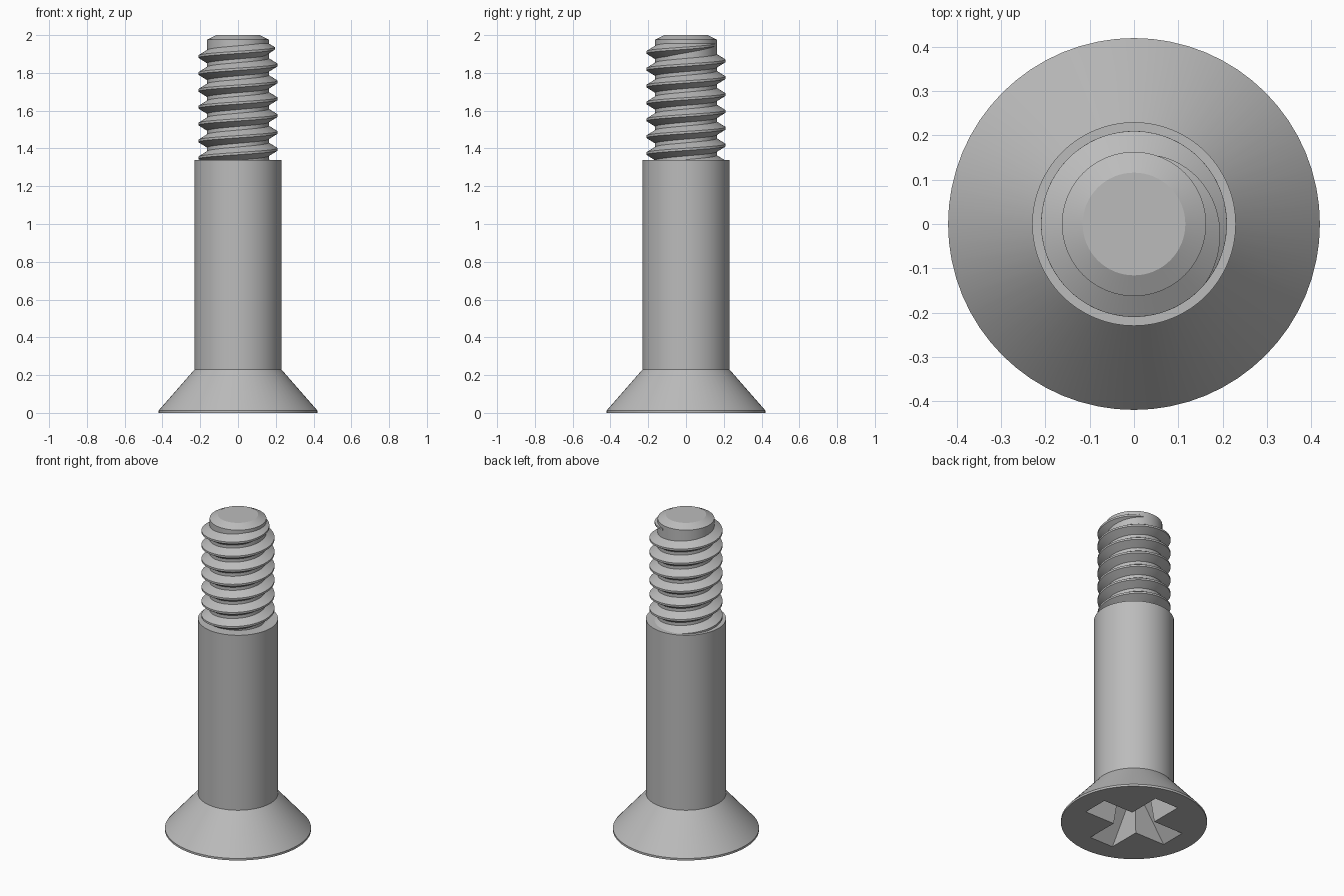
import bpy, bmesh, math

cube = bpy.data.objects.get("Cube")
if cube:
    bpy.data.objects.remove(cube, do_unlink=True)

steel = bpy.data.materials.new("grey_steel")
steel.use_nodes = True
colour = (0.5, 0.5, 0.5, 1)
steel.diffuse_color = colour
steel.node_tree.nodes["Principled BSDF"].inputs["Base Color"].default_value = colour

SEGMENTS = 64
ROOT, CREST, PITCH = 0.163, 0.21, 0.0893


def add_object(name, bm):
    bmesh.ops.recalc_face_normals(bm, faces=bm.faces)
    mesh = bpy.data.meshes.new(name)
    bm.to_mesh(mesh)
    bm.free()
    mesh.materials.append(steel)
    obj = bpy.data.objects.new(name, mesh)
    bpy.context.collection.objects.link(obj)
    return obj


def activate(obj):
    bpy.ops.object.select_all(action='DESELECT')
    obj.select_set(True)
    bpy.context.view_layer.objects.active = obj


def skin(bm, rings):
    # Join neighbouring closed rings with quads and cap both ends
    for a, b in zip(rings, rings[1:]):
        n = len(a)
        for i in range(n):
            j = (i + 1) % n
            bm.faces.new((a[i], a[j], b[j], b[i]))
    bm.faces.new(rings[0])
    bm.faces.new(rings[-1])


# Countersunk head, plain shank and threaded core, as one turned body
profile = [(0.42, 0), (0.42, 0.013), (0.23, 0.23), (0.23, 1.34),
           (ROOT, 1.34), (ROOT, 1.976), (0.116, 2)]
bm = bmesh.new()
rings = []
for r, z in profile:
    angles = [math.tau * i / SEGMENTS for i in range(SEGMENTS)]
    rings.append([bm.verts.new((r * math.cos(a), r * math.sin(a), z)) for a in angles])
skin(bm, rings)
body = add_object("screw_body", bm)

# Cross recess: two crossing tapered slots cut into the head
for name, turn in (("slot_cutter_x", 0), ("slot_cutter_y", math.pi / 2)):
    bm = bmesh.new()
    rings = []
    for length, width, z in ((0.3, 0.084, -0.01), (0.11, 0.06, 0.22)):
        corners = ((-1, -1), (1, -1), (1, 1), (-1, 1))
        rings.append([bm.verts.new((sx * length, sy * width, z)) for sx, sy in corners])
    skin(bm, rings)
    cutter = add_object(name, bm)
    cutter.rotation_euler.z = turn
    cutter.hide_render = True
    cut = body.modifiers.new(name, 'BOOLEAN')
    cut.operation, cut.solver, cut.object = 'DIFFERENCE', 'EXACT', cutter
    activate(body)
    bpy.ops.object.modifier_apply(modifier=cut.name)
    bpy.data.objects.remove(cutter, do_unlink=True)

# Helical thread, fading into the core over its last part turn
bm = bmesh.new()
rings = []
start, fade, end = -7 * math.tau, math.radians(-40), math.radians(70)
steps = 7 * SEGMENTS
for i in range(steps + 1):
    a = start + (end - start) * i / steps
    height = 1 - max(0, (a - fade) / (end - fade)) * 0.98
    z = 1.931 + PITCH * a / math.tau
    tip = ROOT + (CREST - ROOT) * height
    half_crest = 0.006
    half_root = half_crest + 0.029 * height
    section = ((ROOT - 0.01, -half_root), (ROOT, -half_root), (tip, -half_crest),
               (tip, half_crest), (ROOT, half_root), (ROOT - 0.01, half_root))
    rings.append([bm.verts.new((r * math.cos(a), r * math.sin(a), z + dz))
                  for r, dz in section])
skin(bm, rings)
thread = add_object("thread", bm)

for obj in (body, thread):
    activate(obj)
    bpy.ops.object.shade_smooth_by_angle(angle=math.radians(25))
